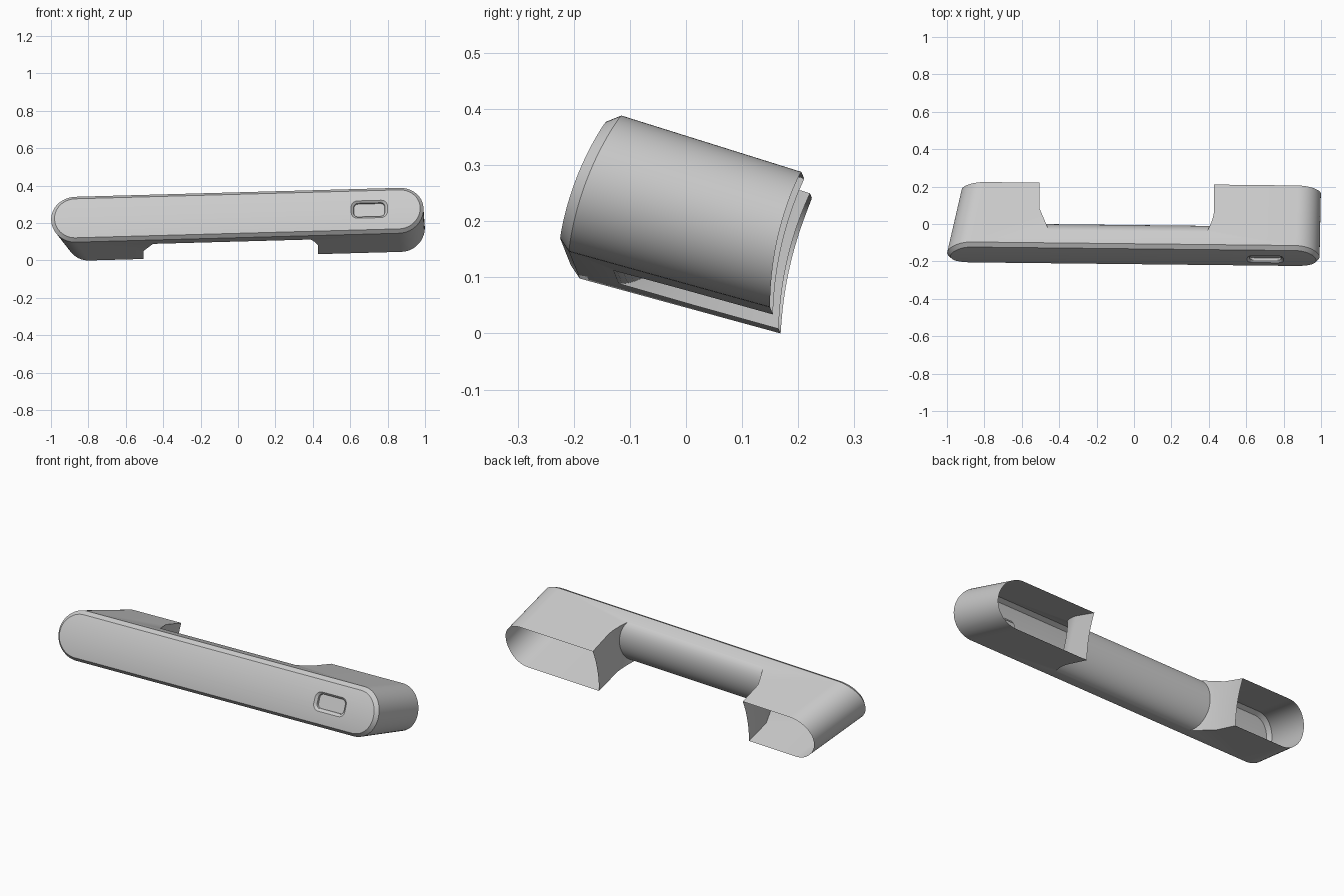
import bpy, bmesh, math
from mathutils import Vector

if "Cube" in bpy.data.objects:
    bpy.data.objects.remove(bpy.data.objects["Cube"])

FRONT, BACK = Vector((0, -0.172, 0.245)), Vector((0, 0.187, 0.139))
SLANT = Vector((1, -0.011, 0.0276))
DEPTH = BACK - FRONT


def place(x, t, v):
    """x along the handle, t = depth (0 front, 1 back), v = height on the tilted section."""
    ang = math.radians(21.5 - 8.5 * t)
    up = Vector((0, math.sin(ang), math.cos(ang)))
    bulge = 0.014 * max(0, 1 - (v / 0.13) ** 2)
    p = FRONT + DEPTH * t + up * v - DEPTH.normalized() * bulge
    return p + SLANT * x


def make_object(name, bm):
    bmesh.ops.recalc_face_normals(bm, faces=bm.faces[:])
    me = bpy.data.meshes.new(name)
    bm.to_mesh(me)
    bm.free()
    ob = bpy.data.objects.new(name, me)
    bpy.context.collection.objects.link(ob)
    return ob


def loft(bm, rings):
    """Quads between successive closed rings of (x, t, v)."""
    vs = [[bm.verts.new(place(*p)) for p in r] for r in rings]
    for a, b in zip(vs, vs[1:]):
        n = len(a)
        for i in range(n):
            bm.faces.new((a[i], a[(i + 1) % n], b[(i + 1) % n], b[i]))
    return vs


# Main body: lofted stadium sections with strip caps
N = 28


def stadium(x0, x1, r, t):
    th = [math.pi * (k / N - 0.5) for k in range(N + 1)]
    right = [(x1 - r + r * math.cos(a), t, r * math.sin(a)) for a in th]
    left = [(x0 + r - r * math.cos(a), t, r * math.sin(a)) for a in reversed(th)]
    return right + left


bm = bmesh.new()
rings = loft(bm, [stadium(-0.98, 0.975, 0.112, 0.0),
                  stadium(-0.998, 0.993, 0.130, 0.05),
                  stadium(-0.92, 1.0, 0.124, 1.0)])
for ring in (rings[0], rings[-1]):
    m = len(ring)
    for k in range(N):
        bm.faces.new((ring[k], ring[k + 1], ring[m - 2 - k], ring[m - 1 - k]))
body = make_object("handle_body", bm)


# Grip gap cutter: leaves a rounded bar at the front and two feet behind
def flare(t):
    return max(0, min(1, (0.6 - t) / 0.38))


slices = []
M = 32
for k in range(M + 1):
    v = -0.18 + 0.36 * k / M
    if 2 < k < M - 2:
        v = 0.13 * math.sin(math.pi * ((k - 2) / (M - 4) - 0.5))
    tb = 0.22 + 0.25 * max(0, 1 - (v / 0.1301) ** 2) ** 0.6
    right_side = []
    for j in range(7):
        t = tb + (0.62 - tb) * j / 6
        right_side.append((0.43 - 0.045 * flare(t) ** 1.6, t, v))
    slices.append([(-0.505, 1.3, v), (-0.505, 0.6, v), (-0.505 + 0.055 * flare(tb), tb, v)]
                  + right_side + [(0.43, 1.3, v)])
bm = bmesh.new()
vs = loft(bm, slices)
bm.faces.new(vs[0])
bm.faces.new(vs[-1])
gap = make_object("grip_gap_cutter", bm)


# Lock recess cutter: tapered rounded rectangle
def rounded(w, h, r, t):
    pts = []
    for q, (sx, sy) in enumerate(((1, 1), (-1, 1), (-1, -1), (1, -1))):
        for j in range(7):
            a = math.pi / 2 * (q + j / 6)
            pts.append((0.703 + sx * (w / 2 - r) + r * math.cos(a), t,
                        0.003 + sy * (h / 2 - r) + r * math.sin(a)))
    return pts


bm = bmesh.new()
vs = loft(bm, [rounded(0.194, 0.1, 0.034, -0.1), rounded(0.194, 0.1, 0.034, 0.0),
               rounded(0.168, 0.078, 0.024, 0.03), rounded(0.164, 0.074, 0.022, 0.06)])
bm.faces.new(vs[0])
bm.faces.new(vs[-1])
recess = make_object("recess_cutter", bm)

# Cut, then bake the result
for cutter in (gap, recess):
    cutter.hide_render = True
    mod = body.modifiers.new(cutter.name, 'BOOLEAN')
    mod.operation = 'DIFFERENCE'
    mod.solver = 'EXACT'
    mod.object = cutter
deps = bpy.context.evaluated_depsgraph_get()
baked = bpy.data.meshes.new_from_object(body.evaluated_get(deps))
body.modifiers.clear()
body.data = baked
for cutter in (gap, recess):
    bpy.data.objects.remove(cutter)

# Open the backs of both feet and set the model on the ground
bm = bmesh.new()
bm.from_mesh(baked)
d = DEPTH.normalized()
back = []
for f in bm.faces:
    c = f.calc_center_median()
    c -= SLANT * c.x
    if (c - FRONT).dot(d) > 0.9 * DEPTH.length and abs(f.normal.dot(d)) > 0.8:
        back.append(f)
bmesh.ops.delete(bm, geom=back, context='FACES')
lo = [min(v.co[i] for v in bm.verts) for i in range(3)]
hi = [max(v.co[i] for v in bm.verts) for i in range(3)]
bmesh.ops.translate(bm, verts=bm.verts[:],
                    vec=(-(lo[0] + hi[0]) / 2, -(lo[1] + hi[1]) / 2, -lo[2]))
bm.to_mesh(baked)
bm.free()

bpy.ops.object.select_all(action='DESELECT')
body.select_set(True)
bpy.context.view_layer.objects.active = body
bpy.ops.object.shade_smooth_by_angle(angle=math.radians(25))
